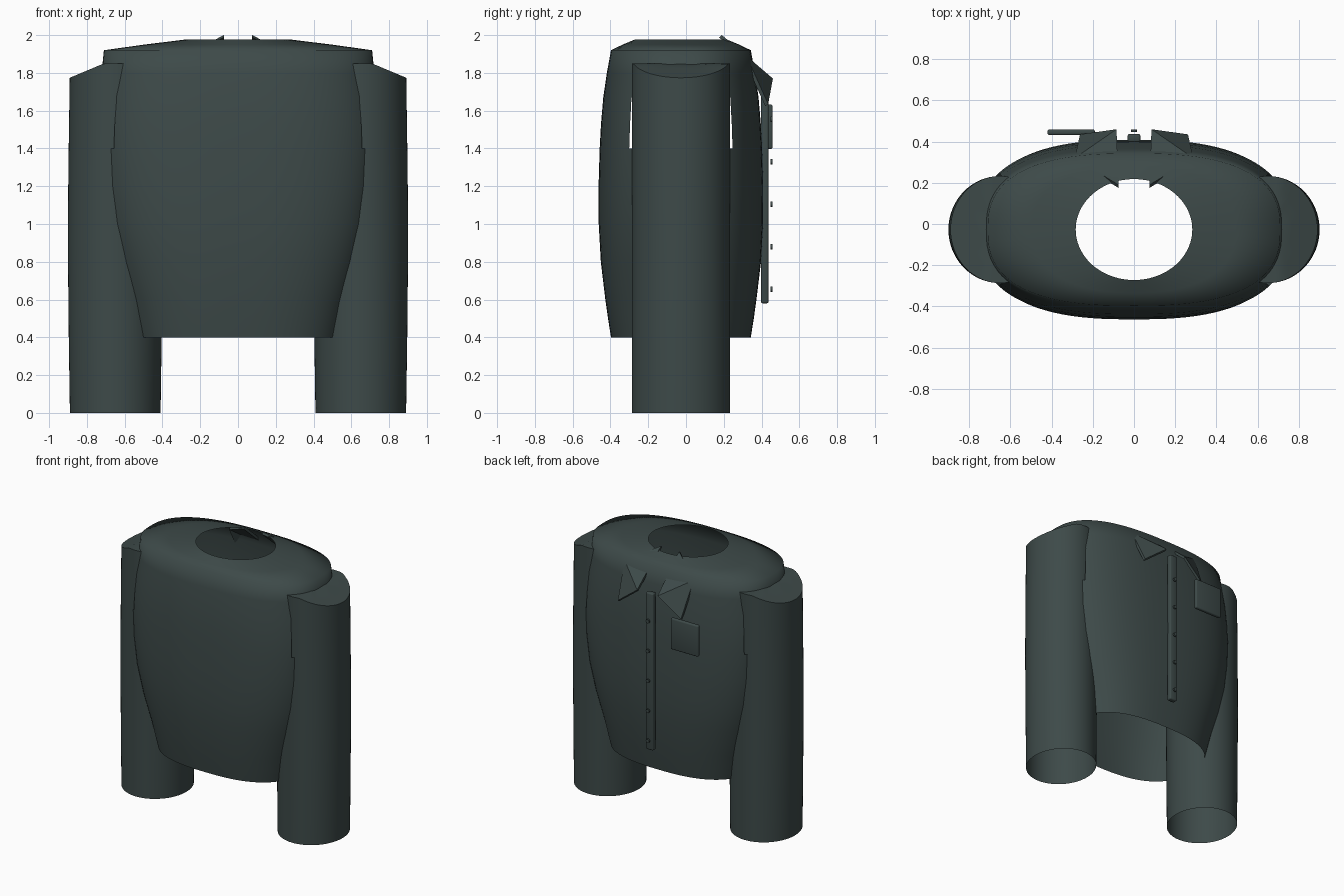
import bpy, bmesh, math
from mathutils import Vector

if "Cube" in bpy.data.objects:
    bpy.data.objects.remove(bpy.data.objects["Cube"])

CY = -0.027  # depth centre of the garment

cloth = bpy.data.materials.new("dark_green_grey_cloth")
cloth.use_nodes = True
colour = (0.047, 0.068, 0.066, 1)
cloth.diffuse_color = colour
bsdf = cloth.node_tree.nodes["Principled BSDF"]
bsdf.inputs["Base Color"].default_value = colour
bsdf.inputs["Roughness"].default_value = 0.8


def finish(bm, name, angle=180):
    mesh = bpy.data.meshes.new(name)
    bmesh.ops.recalc_face_normals(bm, faces=bm.faces)
    bm.to_mesh(mesh)
    bm.free()
    mesh.materials.append(cloth)
    obj = bpy.data.objects.new(name, mesh)
    bpy.context.collection.objects.link(obj)
    bpy.ops.object.select_all(action='DESELECT')
    obj.select_set(True)
    bpy.context.view_layer.objects.active = obj
    bpy.ops.object.shade_smooth_by_angle(angle=math.radians(angle))
    return obj


def power(v, e):
    return math.copysign(abs(v) ** e, v)


def ring(bm, cx, cy, a, b, height, p=2.0, n=64):
    """Superellipse loop; height is a function of x."""
    verts = []
    for i in range(n):
        t = math.tau * i / n
        x = cx + a * power(math.cos(t), 2 / p)
        y = cy + b * power(math.sin(t), 2 / p)
        verts.append(bm.verts.new((x, y, height(x))))
    return verts


def bridge(bm, loops):
    for low, high in zip(loops, loops[1:]):
        for i in range(len(low)):
            j = (i + 1) % len(low)
            bm.faces.new((low[i], low[j], high[j], high[i]))


def rounded_box(name, centre, size, bevel):
    bm = bmesh.new()
    bmesh.ops.create_cube(bm, size=1)
    for v in bm.verts:
        v.co = Vector(centre) + Vector([c * s for c, s in zip(v.co, size)])
    bmesh.ops.bevel(bm, geom=bm.edges[:], offset=bevel, segments=3,
                    profile=0.5, affect='EDGES')
    return finish(bm, name, 40)


# Torso shell: height, half width, half depth, roundness
sections = [
    (0.40, 0.55, 0.370, 2.6), (0.50, 0.575, 0.386, 2.6),
    (0.60, 0.60, 0.400, 2.6), (0.80, 0.665, 0.424, 2.6),
    (1.00, 0.717, 0.435, 2.6), (1.20, 0.745, 0.436, 2.6),
    (1.40, 0.758, 0.430, 2.6), (1.53, 0.752, 0.423, 2.6),
    (1.67, 0.740, 0.411, 2.6), (1.80, 0.722, 0.392, 2.6),
    (1.92, 0.710, 0.370, 2.6), (1.95, 0.495, 0.308, 2.3),
    (1.976, 0.283, 0.245, 2.0),
]
bm = bmesh.new()
bridge(bm, [ring(bm, 0, CY, a, b, lambda x, z=z: z, p, 96)
            for z, a, b, p in sections])
# Armhole notches
holes = [f for f in bm.faces
         if abs(f.calc_center_median().x) > 0.65
         and 1.4 < f.calc_center_median().z < 1.67]
bmesh.ops.delete(bm, geom=holes, context='FACES')
finish(bm, "torso")

# Sleeves: open tubes with a sloping shoulder cap
for side, name in ((1, "left_sleeve"), (-1, "right_sleeve")):
    bm = bmesh.new()
    loops = [ring(bm, side * 0.65, CY, r, 0.26, lambda x, z=z: z)
             for z, r in ((0, 0.24), (0.4, 0.246), (0.9, 0.251),
                          (1.3, 0.248), (1.63, 0.243))]
    slope = lambda x: min(1.85, 1.85 - (abs(x) - 0.71) * 0.42)
    for scale in (1, 0.75, 0.5, 0.25):
        loops.append(ring(bm, side * 0.65, CY, 0.241 * scale, 0.26 * scale, slope))
    bridge(bm, loops)
    bm.faces.new(loops[-1])
    finish(bm, name, 60)

# Collar flaps: tilted plates rooted inside the neckline
for side, name in ((1, "left_collar"), (-1, "right_collar")):
    bm = bmesh.new()
    corners = [(0.075, 0.19, 2.0), (0.288, 0.32, 1.89),
               (0.262, 0.435, 1.635), (0.085, 0.46, 1.77)]
    outer = [bm.verts.new((side * x, y, z)) for x, y, z in corners]
    inner = [bm.verts.new(v.co + Vector((0, -0.015, -0.012))) for v in outer]
    bm.faces.new(outer)
    bm.faces.new(inner[::-1])
    bridge(bm, [outer, inner])
    bmesh.ops.triangulate(bm, faces=bm.faces[:])
    finish(bm, name, 30)

# Button strip and chest pocket
rounded_box("button_strip", (0, 0.417, 1.17), (0.062, 0.04, 1.18), 0.01)
rounded_box("chest_pocket", (-0.305, 0.445, 1.515), (0.23, 0.028, 0.235), 0.01)

# Buttons
for i in range(5):
    bm = bmesh.new()
    bmesh.ops.create_cone(bm, cap_ends=True, segments=16, radius1=0.014,
                          radius2=0.014, depth=0.012)
    for v in bm.verts:
        x, y, z = v.co
        v.co = (x, 0.453 + z, 0.655 + 0.225 * i + y)
    finish(bm, f"button_{i + 1}", 40)
